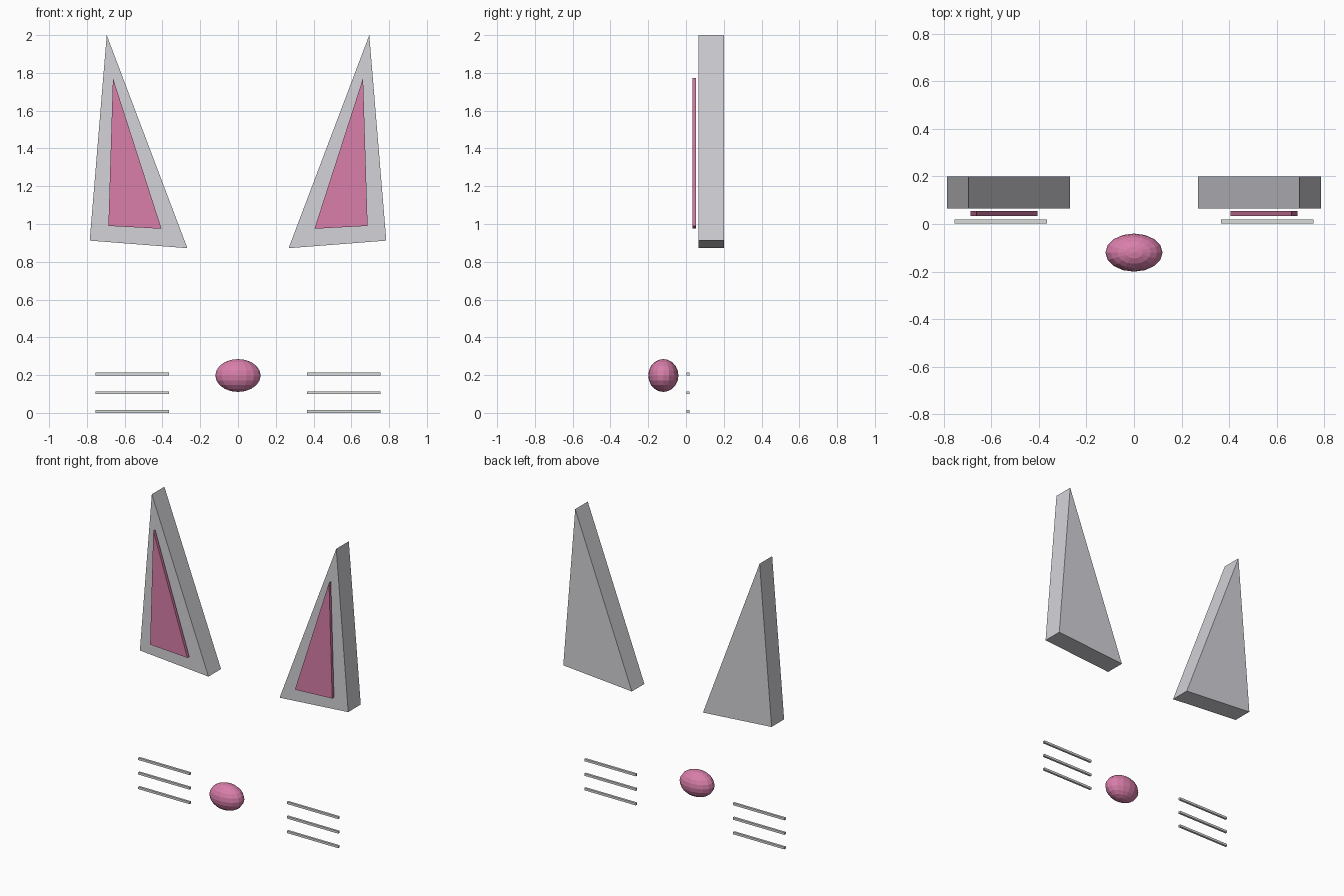
import bpy
import bmesh
from mathutils import Matrix

cube = bpy.data.objects.get("Cube")
if cube:
    bpy.data.objects.remove(cube, do_unlink=True)


def material(name, rgb):
    mat = bpy.data.materials.new(name)
    mat.use_nodes = True
    mat.diffuse_color = (*rgb, 1)
    mat.node_tree.nodes["Principled BSDF"].inputs["Base Color"].default_value = (*rgb, 1)
    return mat


grey = material("light grey", (0.65, 0.65, 0.69))
pink = material("pink", (0.69, 0.21, 0.40))
pale = material("pale whisker grey", (0.70, 0.72, 0.72))


def finish(bm, name, mat):
    bmesh.ops.recalc_face_normals(bm, faces=bm.faces)
    mesh = bpy.data.meshes.new(name)
    bm.to_mesh(mesh)
    bm.free()
    mesh.materials.append(mat)
    obj = bpy.data.objects.new(name, mesh)
    bpy.context.collection.objects.link(obj)


def prism(name, outline, side, front, back, mat):
    """Extrude an x-z outline from front to back along y."""
    bm = bmesh.new()
    face = bm.faces.new([bm.verts.new((side * x, front, z)) for x, z in outline])
    extruded = bmesh.ops.extrude_face_region(bm, geom=[face], use_keep_orig=True)
    moved = [g for g in extruded["geom"] if isinstance(g, bmesh.types.BMVert)]
    bmesh.ops.translate(bm, verts=moved, vec=(0, back - front, 0))
    finish(bm, name, mat)


ear = [(0.695, 2.0), (0.268, 0.872), (0.785, 0.912)]
inner = [(0.662, 1.772), (0.405, 0.975), (0.686, 0.99)]

for label, side in (("left", 1), ("right", -1)):
    # Ears with their separate inner panels
    prism(f"{label}_ear", ear, side, 0.065, 0.2, grey)
    prism(f"{label}_inner_ear", inner, side, 0.034, 0.054, pink)
    # Three thin whiskers
    for i in range(3):
        z = 0.099 * i
        bar = [(0.366, z), (0.754, z), (0.754, z + 0.015), (0.366, z + 0.015)]
        prism(f"{label}_whisker_{i + 1}", bar, side, 0.003, 0.018, pale)

# Faceted oval nose
bm = bmesh.new()
bmesh.ops.create_uvsphere(bm, u_segments=16, v_segments=10, radius=1)
bm.transform(Matrix.Translation((0, -0.12, 0.198)) @ Matrix.Diagonal((0.12, 0.08, 0.087, 1)))
finish(bm, "nose", pink)
